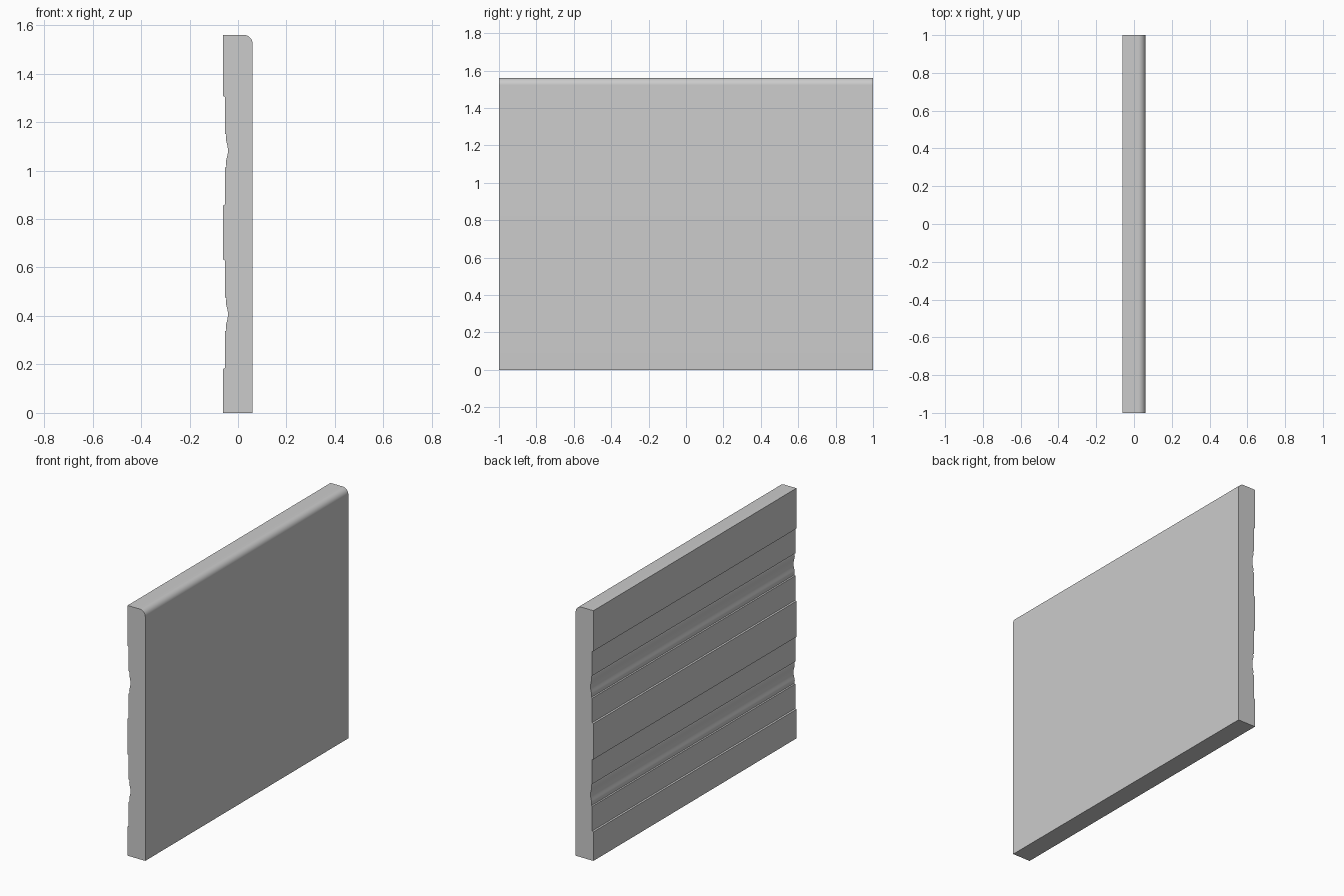
import bpy, bmesh, math

if "Cube" in bpy.data.objects:
    bpy.data.objects.remove(bpy.data.objects["Cube"])

HALF_LENGTH = 1.0
HEIGHT = 1.56
BACK, FRONT = -0.0615, 0.0605   # x of the relieved face and the plain face
RADIUS = 0.038                  # rounded top edge


def relief(centre):
    """Points of one recessed band, from its top edge down to its bottom edge."""
    half = [(0.226, BACK), (0.222, -0.0535), (0.070, -0.0535), (0.066, -0.0475)]
    # shallow bead
    for i in range(1, 7):
        t = i / 6
        half.append((0.066 - 0.031 * t, -0.0475 - 0.0025 * math.sin(math.pi * t)))
    # central cove
    for i in range(1, 7):
        t = i / 6
        half.append((0.035 * (1 - t), -0.0475 + 0.006 * math.sin(t * math.pi / 2)))
    lower = [(-d, x) for d, x in reversed(half[:-1])]
    return [(x, centre + d) for d, x in half + lower]


# Cross-section: plain face, rounded top edge, relieved face
profile = [(BACK, 0.0), (FRONT, 0.0)]
for i in range(13):
    a = math.pi / 2 * i / 12
    profile.append((FRONT - RADIUS + RADIUS * math.cos(a),
                    HEIGHT - RADIUS + RADIUS * math.sin(a)))
profile.append((BACK, HEIGHT))
for centre in (1.082, 0.407):
    profile += relief(centre)

# Extrude the cross-section along y
bm = bmesh.new()
cap = bm.faces.new([bm.verts.new((x, -HALF_LENGTH, z)) for x, z in profile])
extruded = bmesh.ops.extrude_face_region(bm, geom=[cap], use_keep_orig=True)
moved = [g for g in extruded["geom"] if isinstance(g, bmesh.types.BMVert)]
bmesh.ops.translate(bm, verts=moved, vec=(0, 2 * HALF_LENGTH, 0))
bmesh.ops.recalc_face_normals(bm, faces=bm.faces)

mesh = bpy.data.meshes.new("moulding_board")
bm.to_mesh(mesh)
bm.free()
board = bpy.data.objects.new("moulding_board", mesh)
bpy.context.collection.objects.link(board)

# Smooth the curves, keep the steps sharp
bpy.context.view_layer.objects.active = board
board.select_set(True)
bpy.ops.object.shade_smooth_by_angle(angle=math.radians(20))
